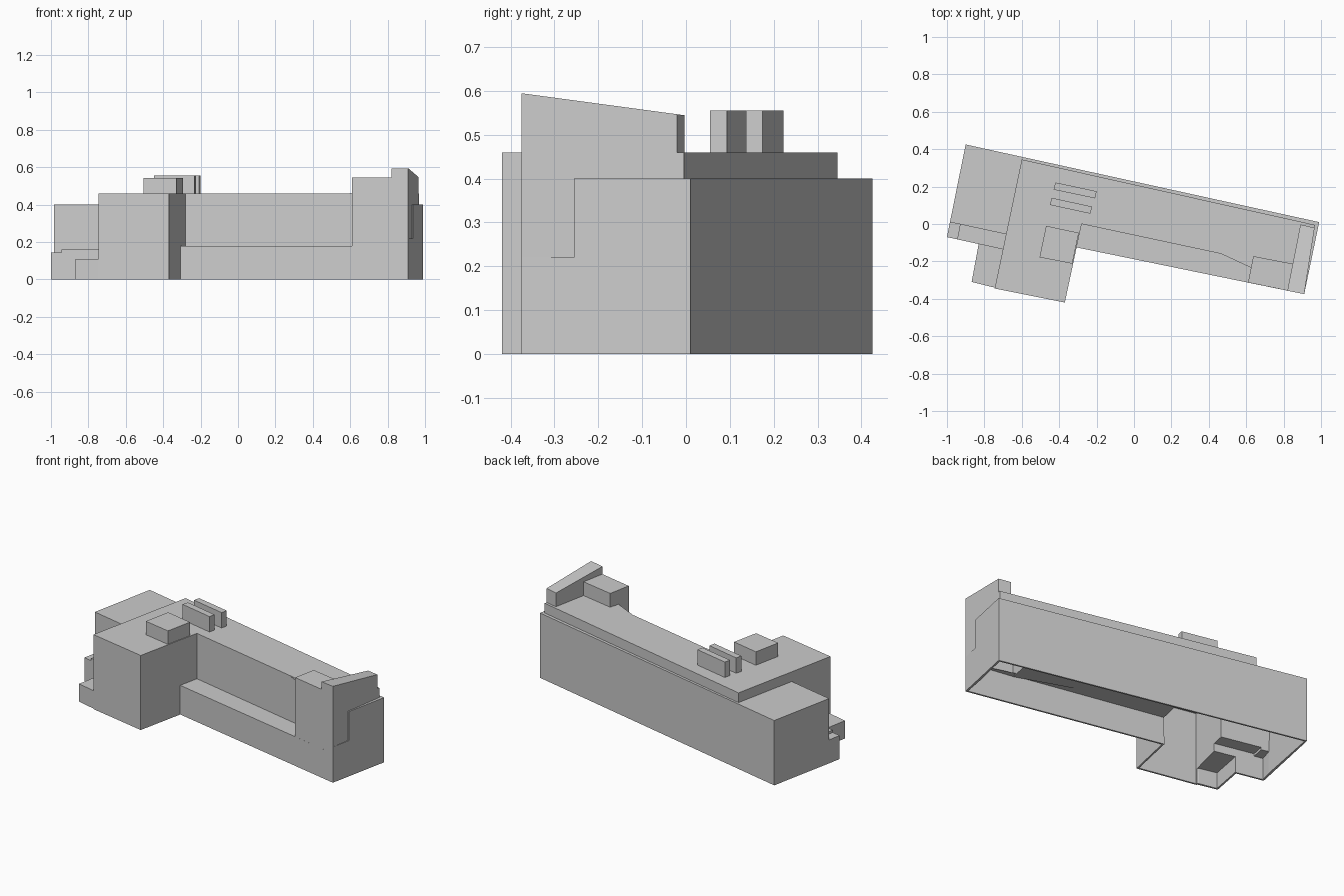
import bpy, bmesh

cube = bpy.data.objects.get("Cube")
if cube:
    bpy.data.objects.remove(cube, do_unlink=True)

grey = bpy.data.materials.new("plain_grey")
grey.use_nodes = True
color = (0.6, 0.6, 0.6, 1)
grey.diffuse_color = color
grey.node_tree.nodes["Principled BSDF"].inputs["Base Color"].default_value = color


def prism(name, outline, top, bottom=0.0, slope=0.0):
    """Extrude a plan outline; slope tilts the top along y."""
    bm = bmesh.new()
    face = bm.faces.new([bm.verts.new((x, y, bottom)) for x, y in outline])
    extruded = bmesh.ops.extrude_face_region(bm, geom=[face])["geom"]
    for v in extruded:
        if isinstance(v, bmesh.types.BMVert):
            v.co.z = top + slope * v.co.y
    bmesh.ops.recalc_face_normals(bm, faces=bm.faces)
    mesh = bpy.data.meshes.new(name)
    bm.to_mesh(mesh)
    bm.free()
    mesh.materials.append(grey)
    obj = bpy.data.objects.new(name, mesh)
    bpy.context.collection.objects.link(obj)
    return obj


# Main body with the tall front wing and recessed facade
shell = prism("building_shell", [
    (-.60, .345), (.968, -.005), (.91, -.375), (.61, -.313),
    (.633, -.195), (-.28, 0), (-.37, -.42), (-.745, -.345)], .46)

# Lower volumes and raised corner, merged into the body
parts = [
    prism("rear_block", [(-.90, .425), (.99, .01), (.935, -.255), (.85, -.236),
                         (.6, -.15), (-.28, .05), (-.6, -.073), (-.984, .01)], .40),
    prism("end_foot", [(.99, .01), (.91, -.375), (.8, -.3), (.8, 0)], .22),
    prism("front_ledge", [(-.4, -.106), (.91, -.375), (.9, -.2), (.63, -.15),
                          (-.2, .05), (-.4, .05)], .18),
    prism("side_step", [(-.984, .01), (-.6, 0), (-.62, -.153), (-1, -.07)], .145),
    prism("side_step_upper", [(-.92, .05), (-.6, 0), (-.62, -.153), (-.945, -.082)], .16),
    prism("porch", [(-.868, -.31), (-.745, -.34), (-.6, -.3), (-.6, -.1), (-.82, -.05)], .11),
    prism("corner_tower", [(.61, -.313), (.638, -.172), (.86, -.215), (.85, -.3623)], .545, .42),
    prism("end_parapet", [(.89, -.003), (.9656, -.02), (.91, -.375), (.82, -.3565)],
          .544, .42, -.135),
]
bpy.context.view_layer.objects.active = shell
for part in parts:
    mod = shell.modifiers.new("join", "BOOLEAN")
    mod.operation = "UNION"
    mod.solver = "EXACT"
    mod.object = part
    bpy.ops.object.modifier_apply(modifier=mod.name)
    bpy.data.objects.remove(part, do_unlink=True)

# Open the underside and give the walls a thickness
bm = bmesh.new()
bm.from_mesh(shell.data)
bmesh.ops.remove_doubles(bm, verts=bm.verts, dist=.001)
floor = [f for f in bm.faces if f.calc_center_median().z < .001]
bmesh.ops.delete(bm, geom=floor, context="FACES")
bm.to_mesh(shell.data)
bm.free()
walls = shell.modifiers.new("walls", "SOLIDIFY")
walls.thickness = .015
walls.offset = -1

# Rooftop equipment
prism("roof_unit", [(-.47, -.01), (-.295, -.047), (-.33, -.212), (-.505, -.178)], .543, .455)
prism("roof_vent_rear", [(-.42, .222), (-.20, .175), (-.208, .137), (-.43, .184)], .555, .455)
prism("roof_vent_front", [(-.44, .14), (-.225, .093), (-.233, .055), (-.45, .102)], .555, .455)
